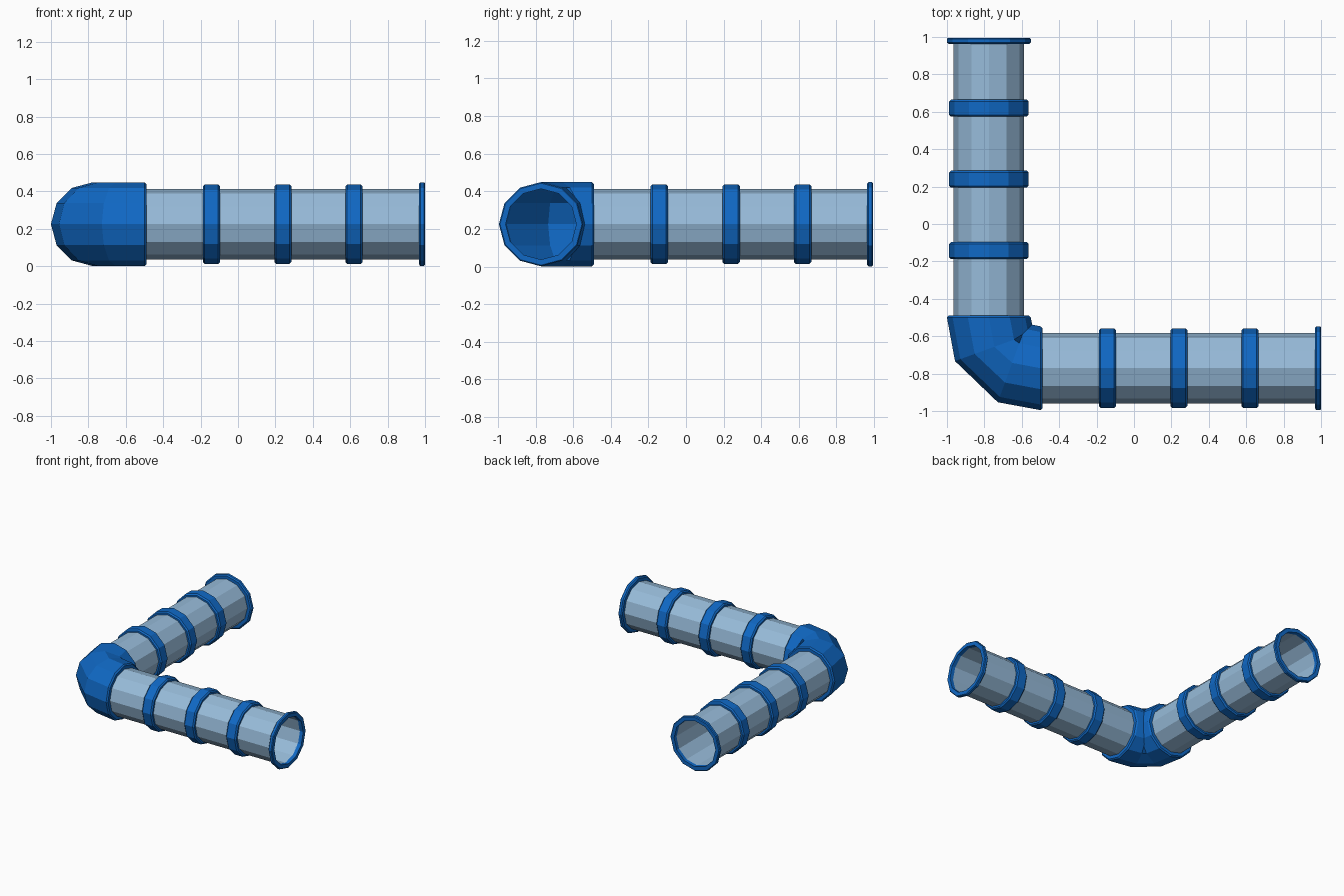
import bpy
import bmesh
from math import cos, sin, pi, radians
from mathutils import Vector

if "Cube" in bpy.data.objects:
    bpy.data.objects.remove(bpy.data.objects["Cube"])

SIDES = 12
R_PIPE, R_BAND, R_RIM = 0.188, 0.212, 0.224
CX, CY, CZ = -0.776, -0.771, 0.225
ELBOW_END = -0.49
UP = Vector((0, 0, 1))


def material(name, color):
    m = bpy.data.materials.new(name)
    m.diffuse_color = (*color, 1)
    m.use_nodes = True
    m.node_tree.nodes["Principled BSDF"].inputs["Base Color"].default_value = m.diffuse_color
    return m


PALE = material("pale_blue", (0.31, 0.50, 0.70))
BLUE = material("blue", (0.005, 0.14, 0.56))


def loft(name, rings, mat, closed=False):
    """Skin a list of (centre, radial direction, radius) rings with quads."""
    bm = bmesh.new()
    loops = []
    for c, d, r in rings:
        angles = [2 * pi * i / SIDES for i in range(SIDES)]
        loops.append([bm.verts.new(c + r * (d * cos(a) + UP * sin(a))) for a in angles])
    pairs = list(zip(loops, loops[1:]))
    if closed:
        pairs.append((loops[-1], loops[0]))
    for a, b in pairs:
        for i in range(SIDES):
            j = (i + 1) % SIDES
            bm.faces.new((a[i], a[j], b[j], b[i]))
    bmesh.ops.recalc_face_normals(bm, faces=bm.faces)
    mesh = bpy.data.meshes.new(name)
    bm.to_mesh(mesh)
    bm.free()
    mesh.materials.append(mat)
    obj = bpy.data.objects.new(name, mesh)
    bpy.context.collection.objects.link(obj)
    return obj


def arm_ring(axis, t, r):
    """Ring at coordinate t along the x arm or the y arm."""
    if axis == "x":
        return Vector((t, CY, CZ)), Vector((0, 1, 0)), r
    return Vector((CX, t, CZ)), Vector((1, 0, 0)), r


# Two straight arms: open tube, three raised bands and an end flange
for axis, end in (("x", 1.0), ("y", 0.995)):
    def part(name, profile, mat, closed=False):
        return loft(f"{axis}_arm_{name}", [arm_ring(axis, t, r) for t, r in profile], mat, closed)

    part("tube", [(ELBOW_END, R_PIPE), (end - 0.03, R_PIPE)], PALE)
    for n, mid in enumerate((-0.142, 0.240, 0.620)):
        a, b = mid - 0.046, mid + 0.046
        part(f"band_{n + 1}", [(a, R_PIPE), (a, R_BAND - 0.01), (a + 0.01, R_BAND),
                               (b - 0.01, R_BAND), (b, R_BAND - 0.01), (b, R_PIPE)], BLUE)
    a = end - 0.033
    part("end_flange", [(a, R_PIPE), (a, R_RIM - 0.01), (a + 0.008, R_RIM),
                        (end - 0.006, R_RIM), (end, R_RIM - 0.006), (end, R_PIPE)], BLUE, True)


# Elbow: three-segment bend with bevelled collars onto each tube
def bend_ring(outer, angle):
    d = Vector((cos(radians(angle)), sin(radians(angle)), 0))
    return Vector((*outer, CZ)) + d * R_RIM, d, R_RIM


collar = [(ELBOW_END, R_PIPE), (ELBOW_END, R_RIM - 0.01), (ELBOW_END - 0.01, R_RIM)]
rings = [arm_ring("y", t, r) for t, r in collar]
rings += [bend_ring((-0.957, -0.733), 20), bend_ring((-0.728, -0.953), 70)]
rings += [arm_ring("x", t, r) for t, r in reversed(collar)]
loft("elbow", rings, BLUE)
